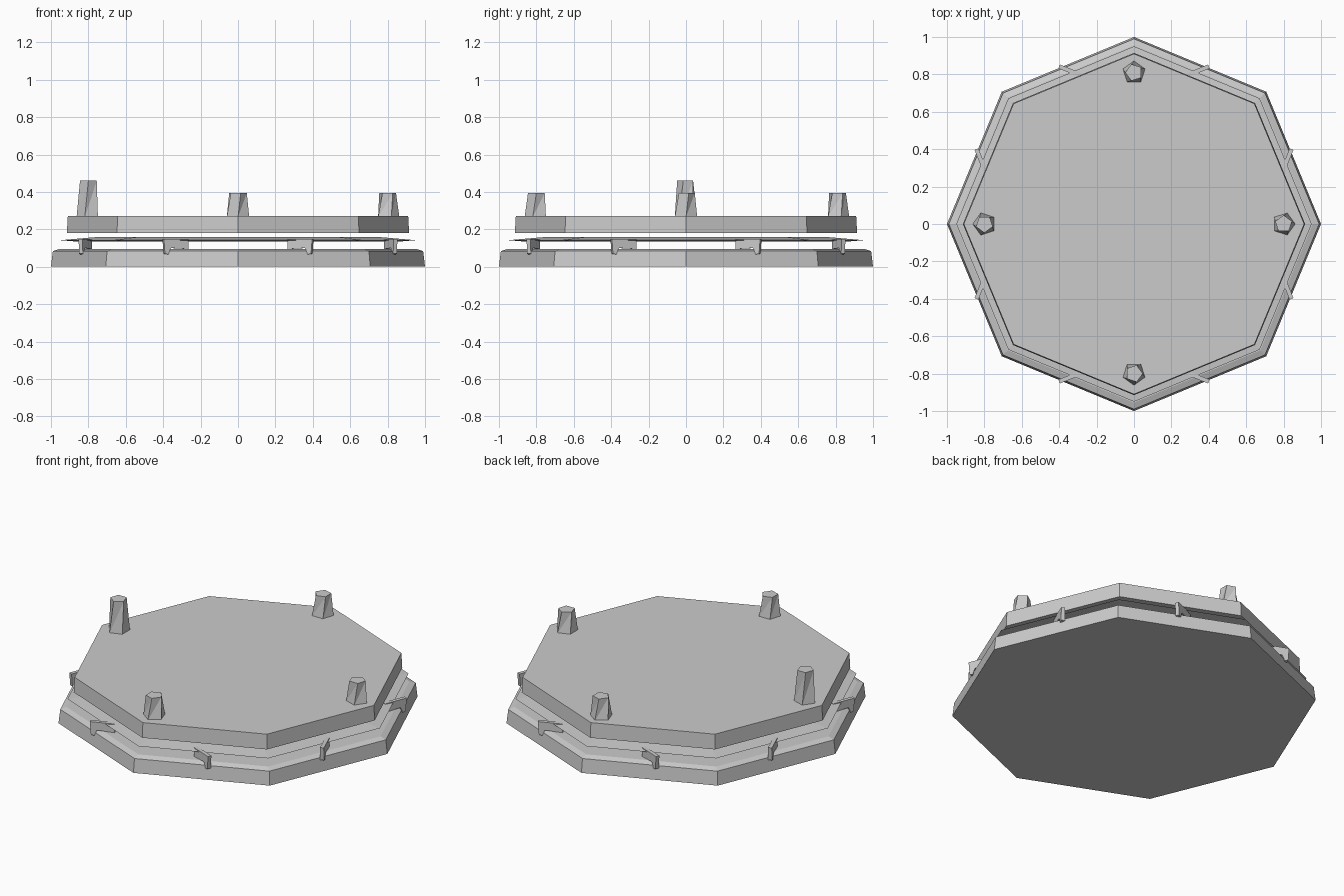
import bpy
from math import cos, sin, pi, radians
from mathutils import Vector

if "Cube" in bpy.data.objects:
    bpy.data.objects.remove(bpy.data.objects["Cube"])


def make(name, verts, faces):
    me = bpy.data.meshes.new(name)
    me.from_pydata(verts, [], faces)
    me.update()
    ob = bpy.data.objects.new(name, me)
    bpy.context.collection.objects.link(ob)
    return ob


def loft(name, sides, rings, centre=(0, 0), tri=False):
    """Stack of polygon rings (radius, z, twist in degrees), capped at both ends."""
    verts, faces = [], []
    for r, z, twist in rings:
        for i in range(sides):
            a = 2 * pi * i / sides + radians(twist)
            verts.append((centre[0] + r * cos(a), centre[1] + r * sin(a), z))
    for k in range(len(rings) - 1):
        for i in range(sides):
            j = (i + 1) % sides
            a, b = k * sides + i, k * sides + j
            c, d = b + sides, a + sides
            faces += [(a, b, c), (a, c, d)] if tri else [(a, b, c, d)]
    faces.append(tuple(reversed(range(sides))))
    faces.append(tuple(range(len(verts) - sides, len(verts))))
    return make(name, verts, faces)


# Three stacked octagonal plates
loft("base_plate", 8, [(1.0, 0, 0), (0.99, 0.083, 0), (0.955, 0.095, 0)])
loft("middle_plate", 8, [(0.88, 0.136, 0), (0.95, 0.142, 0), (0.74, 0.16, 0)])
loft("top_plate", 8, [(0.915, 0.18, 0), (0.91, 0.27, 0)])

# Four tapered, slightly twisted five-sided posts; the left one is taller
for name, pos, top, turn in [("right_post", (0.8, 0), 0.395, 0),
                             ("back_post", (0, 0.81), 0.395, 18),
                             ("left_post", (-0.8, 0), 0.46, 36),
                             ("front_post", (0, -0.8), 0.395, 54)]:
    loft(name, 5, [(0.063, 0.265, turn), (0.047, top, turn + 18)], pos, tri=True)

# Eight hooked clips holding the plates apart (profile: distance from tip, height)
PROFILE = [(0, 0.148), (0.14, 0.148), (0.14, 0.095), (0.04, 0.10), (0.025, 0.066), (0.006, 0.07)]
n = 0
for sx in (1, -1):
    for sy in (1, -1):
        for swap in (False, True):
            tip, root = Vector((0.40, 0.842)), Vector((0.27, 0.79))
            along = (root - tip).normalized()
            side = Vector((-along.y, along.x)) * 0.011
            verts = []
            for s in (1, -1):
                for d, z in PROFILE:
                    p = tip + along * d + side * s
                    x, y = (p.y, p.x) if swap else (p.x, p.y)
                    verts.append((sx * x, sy * y, z))
            m = len(PROFILE)
            faces = [tuple(range(m)), tuple(reversed(range(m, 2 * m)))]
            faces += [(i, i + m, (i + 1) % m + m, (i + 1) % m) for i in range(m)]
            # keep normals outward: reverse according to mirror parity
            if (sx * sy > 0) != swap:
                faces = [tuple(reversed(f)) for f in faces]
            n += 1
            make(f"clip_{n}", verts, faces)
